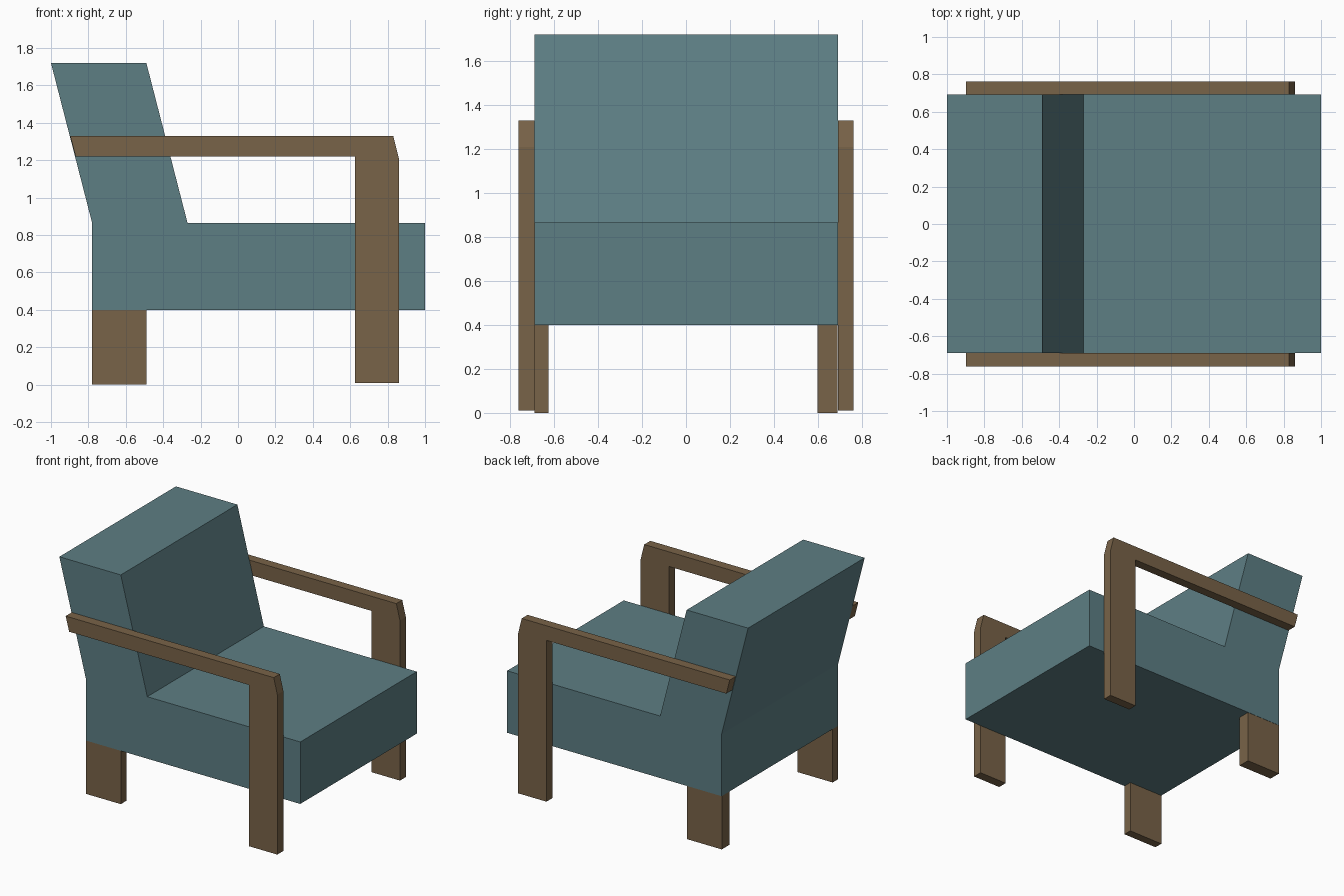
import bpy
import bmesh

if "Cube" in bpy.data.objects:
    bpy.data.objects.remove(bpy.data.objects["Cube"])


def material(name, color):
    mat = bpy.data.materials.new(name)
    mat.diffuse_color = color
    mat.use_nodes = True
    mat.node_tree.nodes["Principled BSDF"].inputs["Base Color"].default_value = mat.diffuse_color
    return mat


fabric = material("teal_fabric", (0.11, 0.21, 0.23, 1))
wood = material("brown_wood", (0.19, 0.125, 0.065, 1))


def extrude_profile(name, profile, y0, y1, mat):
    """Extrude a side (x, z) profile from y0 to y1."""
    bm = bmesh.new()
    face = bm.faces.new([bm.verts.new((x, y0, z)) for x, z in profile])
    new = bmesh.ops.extrude_face_region(bm, geom=[face])["geom"]
    verts = [v for v in new if isinstance(v, bmesh.types.BMVert)]
    bmesh.ops.translate(bm, verts=verts, vec=(0, y1 - y0, 0))
    bmesh.ops.recalc_face_normals(bm, faces=bm.faces)
    mesh = bpy.data.meshes.new(name)
    bm.to_mesh(mesh)
    bm.free()
    mesh.materials.append(mat)
    obj = bpy.data.objects.new(name, mesh)
    bpy.context.collection.objects.link(obj)
    return obj


# Upholstered seat with leaning backrest
extrude_profile("seat_and_backrest", [
    (-0.78, 0.40), (1.0, 0.40), (1.0, 0.865), (-0.27, 0.865),
    (-0.49, 1.72), (-1.0, 1.72), (-0.78, 0.865)], -0.69, 0.692, fabric)

# Armrests running down into the front legs
arm = [(-0.897, 1.33), (0.83, 1.33), (0.86, 1.21), (0.86, 0.01),
       (0.625, 0.01), (0.625, 1.22), (-0.868, 1.22)]
for label, y0, y1 in (("right", -0.762, -0.69), ("left", 0.692, 0.762)):
    extrude_profile(f"armrest_front_leg_{label}", arm, y0, y1, wood)

# Short back legs under the seat
leg = [(-0.78, 0), (-0.49, 0), (-0.49, 0.40), (-0.78, 0.40)]
for label, y0, y1 in (("right", -0.69, -0.625), ("left", 0.597, 0.69)):
    extrude_profile(f"back_leg_{label}", leg, y0, y1, wood)
